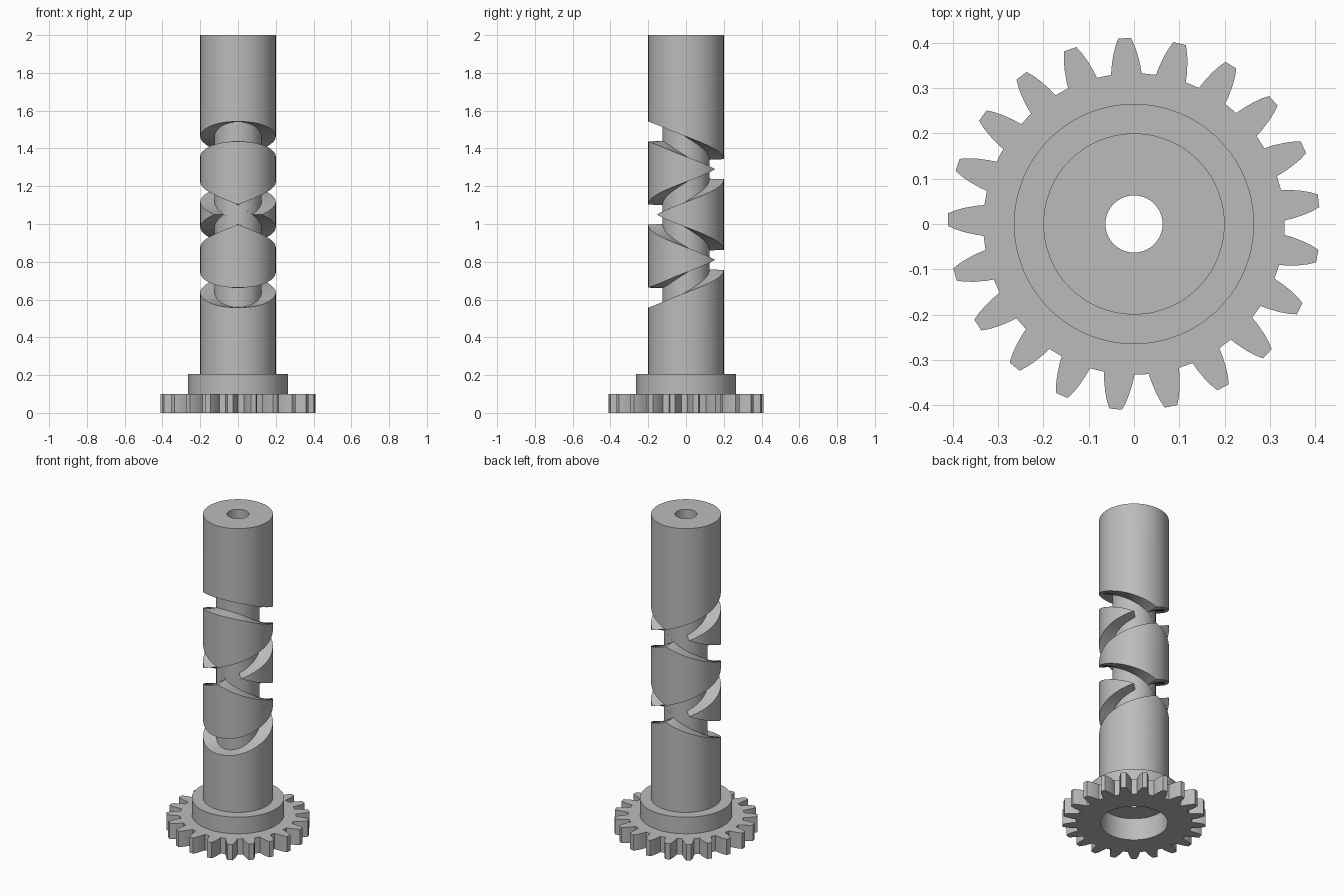
import bpy, bmesh, math
from math import sin, cos, pi, radians

if "Cube" in bpy.data.objects:
    bpy.data.objects.remove(bpy.data.objects["Cube"], do_unlink=True)

steel = bpy.data.materials.new("grey_steel")
steel.use_nodes = True
GREY = (0.5, 0.5, 0.5, 1)
steel.diffuse_color = GREY
steel.node_tree.nodes["Principled BSDF"].inputs["Base Color"].default_value = GREY


def skin(name, loops, wrap):
    """Join a row of point loops with quads; wrap the row round or cap its ends."""
    bm = bmesh.new()
    rows = [[bm.verts.new(p) for p in loop] for loop in loops]
    pairs = list(zip(rows, rows[1:]))
    if wrap:
        pairs.append((rows[-1], rows[0]))
    else:
        bm.faces.new(rows[0])
        bm.faces.new(rows[-1])
    for a, b in pairs:
        for i in range(len(a)):
            j = (i + 1) % len(a)
            bm.faces.new((a[i], a[j], b[j], b[i]))
    bmesh.ops.recalc_face_normals(bm, faces=bm.faces)
    mesh = bpy.data.meshes.new(name)
    bm.to_mesh(mesh)
    bm.free()
    mesh.materials.append(steel)
    obj = bpy.data.objects.new(name, mesh)
    bpy.context.collection.objects.link(obj)
    return obj


def circle(r, z, n=128):
    return [(r * cos(2 * pi * i / n), r * sin(2 * pi * i / n), z) for i in range(n)]


def tube(name, inner, outer, low, high):
    return skin(name, [circle(inner, high), circle(outer, high),
                       circle(outer, low), circle(inner, low)], True)


def smooth(obj, angle=30):
    bpy.ops.object.select_all(action="DESELECT")
    obj.select_set(True)
    bpy.context.view_layer.objects.active = obj
    bpy.ops.object.shade_smooth_by_angle(angle=radians(angle))


# Toothed wheel with a wide recess
RECESS = 0.193
TEETH = 21
half_tooth = [(0.333, 0.034), (0.35, 0.032), (0.375, 0.027), (0.395, 0.021), (0.411, 0.014)]
flank = [(r, -w) for r, w in half_tooth] + [(r, w) for r, w in reversed(half_tooth)]
outline = []
for t in range(TEETH):
    mid = radians(7.2) + 2 * pi * t / TEETH
    outline += [(r, mid + math.atan2(w, r)) for r, w in flank]


def wheel_loop(z, radius=None):
    return [((radius or r) * cos(a), (radius or r) * sin(a), z) for r, a in outline]


gear = skin("gear_wheel", [wheel_loop(0.1), wheel_loop(0), wheel_loop(0, RECESS),
                           wheel_loop(0.1, RECESS)], True)
smooth(gear, 20)

# Collar above the wheel, and the bored shaft
smooth(tube("collar", RECESS, 0.265, 0.1, 0.205))
shaft = tube("grooved_shaft", 0.063, 0.2, 0.14, 2)

# Crossing groove: two opposite helices that ease into each other at both ends
MIDDLE, SLOPE, EASE, TURN = 1.05, 0.0764, 1.05, 2 * pi


def groove_z(a):
    """Height at an angle measured from the mid-height crossing."""
    over = max(0, abs(a) - (TURN - EASE))
    return MIDDLE + math.copysign(SLOPE * (abs(a) - over * over / (2 * EASE)), a)


def groove_cutter(name, hand, floor):
    loops = []
    steps = 240
    reach = TURN + 0.06
    for i in range(steps + 1):
        a = reach * (2 * i / steps - 1)
        z = groove_z(a)
        x, y = hand * sin(a), -cos(a)
        loops.append([(r * x, r * y, z + h) for r, h in
                      ((floor, -0.05), (0.23, -0.054), (0.23, 0.054), (floor, 0.05))])
    return skin(name, loops, False)


for name, hand, floor in (("right_hand_cutter", 1, 0.125), ("left_hand_cutter", -1, 0.1245)):
    cutter = groove_cutter(name, hand, floor)
    cut = shaft.modifiers.new(name, "BOOLEAN")
    cut.operation = "DIFFERENCE"
    cut.solver = "EXACT"
    cut.object = cutter
    bpy.context.view_layer.objects.active = shaft
    bpy.ops.object.modifier_apply(modifier=name)
    bpy.data.objects.remove(cutter, do_unlink=True)
smooth(shaft)
